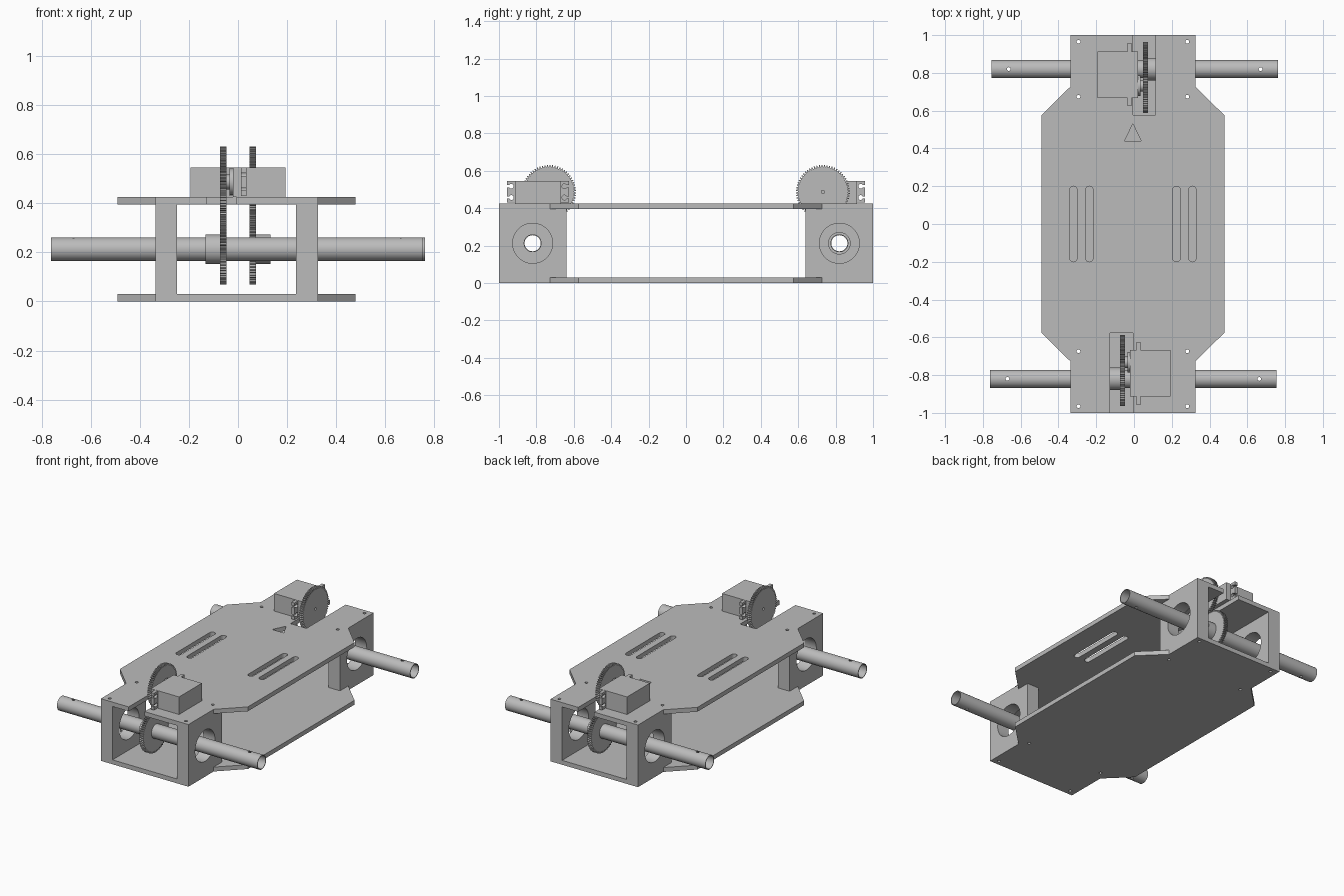
import bpy, bmesh, math
from mathutils import Matrix

if "Cube" in bpy.data.objects:
    bpy.data.objects.remove(bpy.data.objects["Cube"])

grey = bpy.data.materials.new("plain_grey")
grey.use_nodes = True
grey.diffuse_color = (0.5, 0.5, 0.5, 1)
grey.node_tree.nodes["Principled BSDF"].inputs["Base Color"].default_value = (0.5, 0.5, 0.5, 1)

CX = -0.006                 # chassis centre line
AXLE = (-0.82, 0.2125)      # axle centre (y, z)
DRIVE = (-0.732, 0.487)     # drive gear centre (y, z)


def circle(c, r, n=40):
    return [(c[0] + r * math.cos(2 * math.pi * i / n),
             c[1] + r * math.sin(2 * math.pi * i / n)) for i in range(n)]


def rect(a0, a1, b0, b1):
    return [(a0, b0), (a1, b0), (a1, b1), (a0, b1)]


def slot(x, half_length, r, n=8):
    arc = [math.pi * i / n for i in range(n + 1)]
    top = [(x + r * math.cos(a), half_length - r + r * math.sin(a)) for a in arc]
    return top + [(2 * x - px, -py) for px, py in top]


def gear_outline(c, root, tip, teeth):
    pts = []
    for i in range(teeth):
        for f, r in ((0, root), (0.3, root), (0.45, tip), (0.8, tip)):
            a = 2 * math.pi * (i + f) / teeth
            pts.append((c[0] + r * math.cos(a), c[1] + r * math.sin(a)))
    return pts


def prism(name, pts, lo, hi, axis="x"):
    """Extrude a (y, z) profile along x, or an (x, y) profile along z."""
    bm = bmesh.new()
    place = (lambda p, h: (h, *p)) if axis == "x" else (lambda p, h: (*p, h))
    low = [bm.verts.new(place(p, lo)) for p in pts]
    high = [bm.verts.new(place(p, hi)) for p in pts]
    bm.faces.new(low)
    bm.faces.new(high)
    for i in range(len(pts)):
        j = (i + 1) % len(pts)
        bm.faces.new((low[i], low[j], high[j], high[i]))
    bmesh.ops.recalc_face_normals(bm, faces=bm.faces)
    mesh = bpy.data.meshes.new(name)
    bm.to_mesh(mesh)
    bm.free()
    mesh.materials.append(grey)
    ob = bpy.data.objects.new(name, mesh)
    bpy.context.collection.objects.link(ob)
    return ob


def cut(ob, *cutters):
    bpy.context.view_layer.objects.active = ob
    for c in cutters:
        c.hide_render = True
        m = ob.modifiers.new("cut", "BOOLEAN")
        m.operation, m.solver, m.object = "DIFFERENCE", "EXACT", c
        bpy.ops.object.modifier_apply(modifier=m.name)
        bpy.data.objects.remove(c)
    return ob


def smooth(ob):
    bpy.ops.object.select_all(action="DESELECT")
    ob.select_set(True)
    bpy.context.view_layer.objects.active = ob
    bpy.ops.object.shade_smooth_by_angle(angle=math.radians(30))
    return ob


def screw_holes(xs=(-1, 1), ys=(-1, 1)):
    return [prism("cutter", circle((CX + sx * 0.288, sy * y), 0.01, 16), -0.1, 0.6, "z")
            for sx in xs for sy in ys for y in (0.674, 0.965)]


# Chassis plates with tapered ends
quarter = [(0.331, 1.0), (0.331, 0.727), (0.484, 0.576)]
right = quarter + [(x, -y) for x, y in reversed(quarter)]
outline = [(CX + x, y) for x, y in right] + [(CX - x, y) for x, y in reversed(right)]
bottom = cut(prism("bottom_plate", outline, 0, 0.03, "z"), *screw_holes())
top = prism("top_plate", outline, 0.395, 0.425, "z")
openings = [slot(CX + s * x, 0.2, 0.02) for s in (-1, 1) for x in (0.231, 0.315)]
openings += [[(-0.05, 0.44), (0.038, 0.44), (CX, 0.53)],
             rect(-0.127, CX, -1.1, -0.576), rect(CX, 0.115, 0.576, 1.1)]
cut(top, *screw_holes(), *[prism("cutter", o, 0.3, 0.5, "z") for o in openings])

# Side blocks that carry the axles
for sx, side in ((-1, "right"), (1, "left")):
    for sy, end in ((-1, "front"), (1, "back")):
        x0, x1 = sorted((CX + sx * 0.331, CX + sx * 0.243))
        y0, y1 = sorted((sy * 1.0, sy * 0.638))
        block = prism(f"{end}_{side}_block", rect(y0, y1, 0.03, 0.395), x0, x1)
        bore = prism("cutter", circle((sy * 0.82, AXLE[1]), 0.107, 48), -1, 1)
        smooth(cut(block, bore, *screw_holes((sx,), (sy,))))


def drive_unit(end, turn):
    parts = []

    # Hollow axle with pin holes near its ends
    axle = prism(end + "_axle", circle(AXLE, 0.048), -0.762, 0.754)
    cut(axle, prism("cutter", circle(AXLE, 0.043), -1, 1),
        *[prism("cutter", circle((x, AXLE[0]), 0.01, 16), 0, 0.4, "z")
          for x in (-0.67, 0.663)])
    parts.append(axle)

    # Axle gear and its hub
    for name, pts, x0, x1 in (
            ("_axle_gear", gear_outline(AXLE, 0.133, 0.144, 64), -0.074, -0.047),
            ("_axle_hub", circle(AXLE, 0.06), -0.133, -0.074)):
        parts.append(cut(prism(end + name, pts, x0, x1),
                         prism("cutter", circle(AXLE, 0.047), -1, 1)))

    # Drive gear on the motor
    gear = prism(end + "_drive_gear", gear_outline(DRIVE, 0.133, 0.144, 64), -0.074, -0.047)
    parts.append(cut(gear, prism("cutter", circle(DRIVE, 0.009, 16), -1, 1)))

    # Motor case, output boss and shaft
    parts.append(prism(end + "_motor_case", rect(-0.914, -0.667, 0.426, 0.546), -0.02, 0.194))
    parts.append(prism(end + "_motor_boss", circle(DRIVE, 0.054), -0.034, -0.02))
    parts.append(prism(end + "_motor_shaft", circle(DRIVE, 0.03, 24), -0.047, -0.034))

    # Mounting ears with open screw notches
    mid = -0.792
    ears = prism(end + "_motor_ears", rect(mid - 0.166, mid + 0.166, 0.43, 0.545), 0.012, 0.035)
    notches = []
    for s in (-1, 1):
        for z in (0.457, 0.517):
            y0, y1 = sorted((mid + s * 0.142, mid + s * 0.2))
            notches += [circle((mid + s * 0.142, z), 0.013, 16), rect(y0, y1, z - 0.006, z + 0.006)]
    parts.append(cut(ears, *[prism("cutter", n, -1, 1) for n in notches]))

    for ob in parts:
        ob.data.transform(Matrix.Rotation(turn, 4, "Z"))
        smooth(ob)


drive_unit("front", 0)
drive_unit("back", math.pi)
